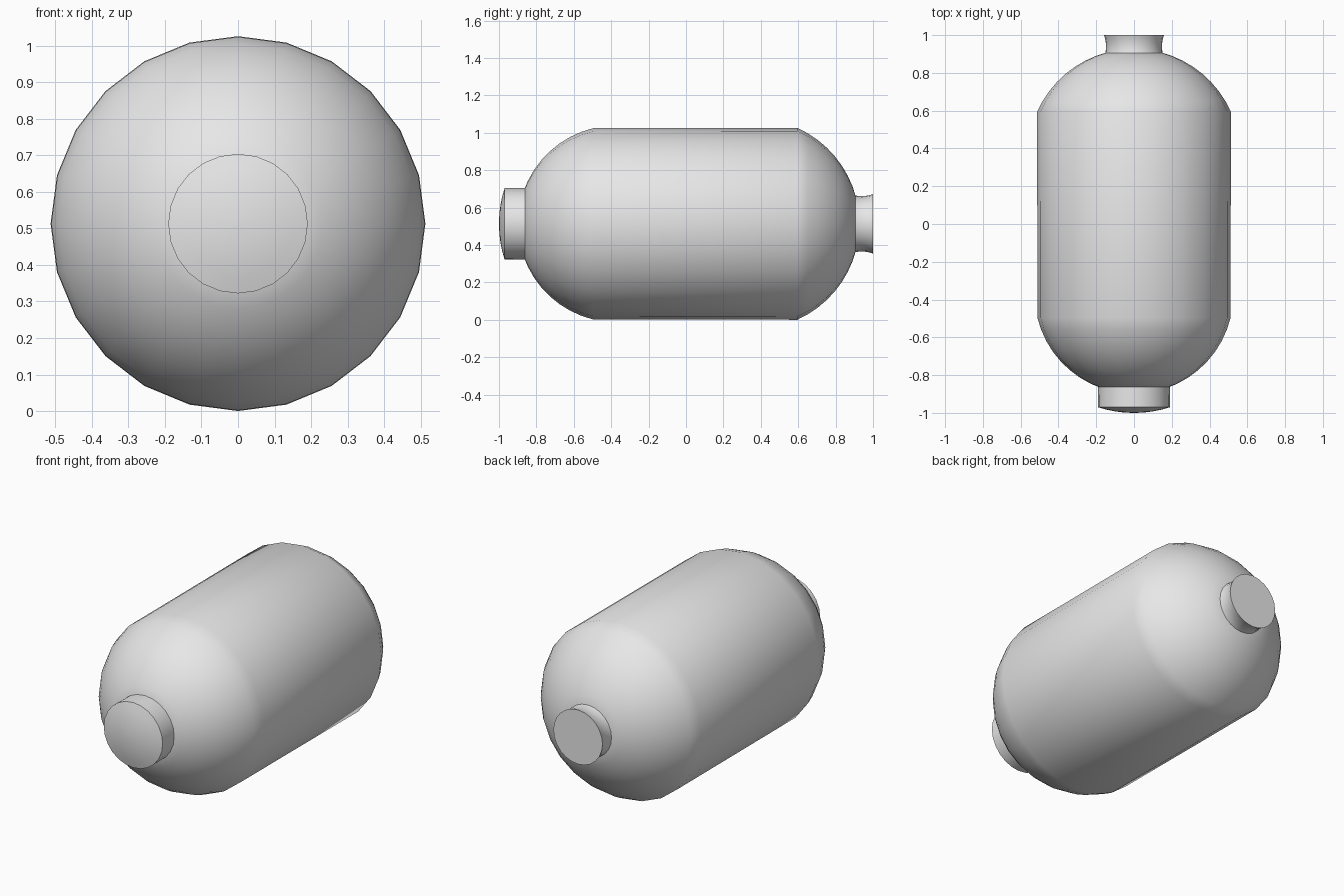
import bpy, bmesh, math

if "Cube" in bpy.data.objects:
    bpy.data.objects.remove(bpy.data.objects["Cube"], do_unlink=True)

SIDES = 24
RADIUS = 0.513

grey = bpy.data.materials.new("light grey")
grey.use_nodes = True
grey.diffuse_color = (0.8, 0.8, 0.8, 1)
grey.node_tree.nodes["Principled BSDF"].inputs["Base Color"].default_value = (0.8, 0.8, 0.8, 1)


def arc(centre, start, end, steps):
    """Circular profile about a centre on the axis, from start to end as (y, r)."""
    a0 = math.atan2(start[1], start[0] - centre)
    a1 = math.atan2(end[1], end[0] - centre)
    size = math.hypot(start[0] - centre, start[1])
    angles = [a0 + (a1 - a0) * i / steps for i in range(steps + 1)]
    return [(centre + size * math.cos(a), size * math.sin(a)) for a in angles]


def lathe(name, profile):
    """Spin a (y, r) profile round the long axis and close both ends."""
    bm = bmesh.new()
    rings = []
    for y, r in profile:
        turns = [2 * math.pi * i / SIDES for i in range(SIDES)]
        rings.append([bm.verts.new((r * math.cos(t), y, r * math.sin(t))) for t in turns])
    for a, b in zip(rings, rings[1:]):
        for i in range(SIDES):
            j = (i + 1) % SIDES
            bm.faces.new((a[i], a[j], b[j], b[i]))
    bm.faces.new(rings[0])
    bm.faces.new(rings[-1])
    bmesh.ops.recalc_face_normals(bm, faces=bm.faces)
    mesh = bpy.data.meshes.new(name)
    bm.to_mesh(mesh)
    bm.free()
    mesh.materials.append(grey)
    obj = bpy.data.objects.new(name, mesh)
    obj.location.z = RADIUS
    bpy.context.collection.objects.link(obj)
    bpy.ops.object.select_all(action='DESELECT')
    obj.select_set(True)
    bpy.context.view_layer.objects.active = obj
    bpy.ops.object.shade_smooth_by_angle(angle=math.radians(35))
    return obj


# Tank shell: straight barrel with a rounded dome at each end
front_dome = arc(-0.372, (-0.87, 0.17), (-0.497, RADIUS), 8)
back_dome = arc(0.365, (0.595, RADIUS), (0.905, 0.14), 8)
lathe("tank_body", front_dome + back_dome)

# Front cap: short collar with a slightly domed face
face = arc(-0.38, (-1.0, 0.012), (-0.967, 0.19), 4)
lathe("front_cap", face + [(-0.84, 0.19)])

# Rear neck: waisted collar with a flat end
waist = [(0.88 + 0.12 * i / 8, 0.148 + 0.011 * (i / 4 - 1) ** 2) for i in range(9)]
lathe("rear_neck", waist)
